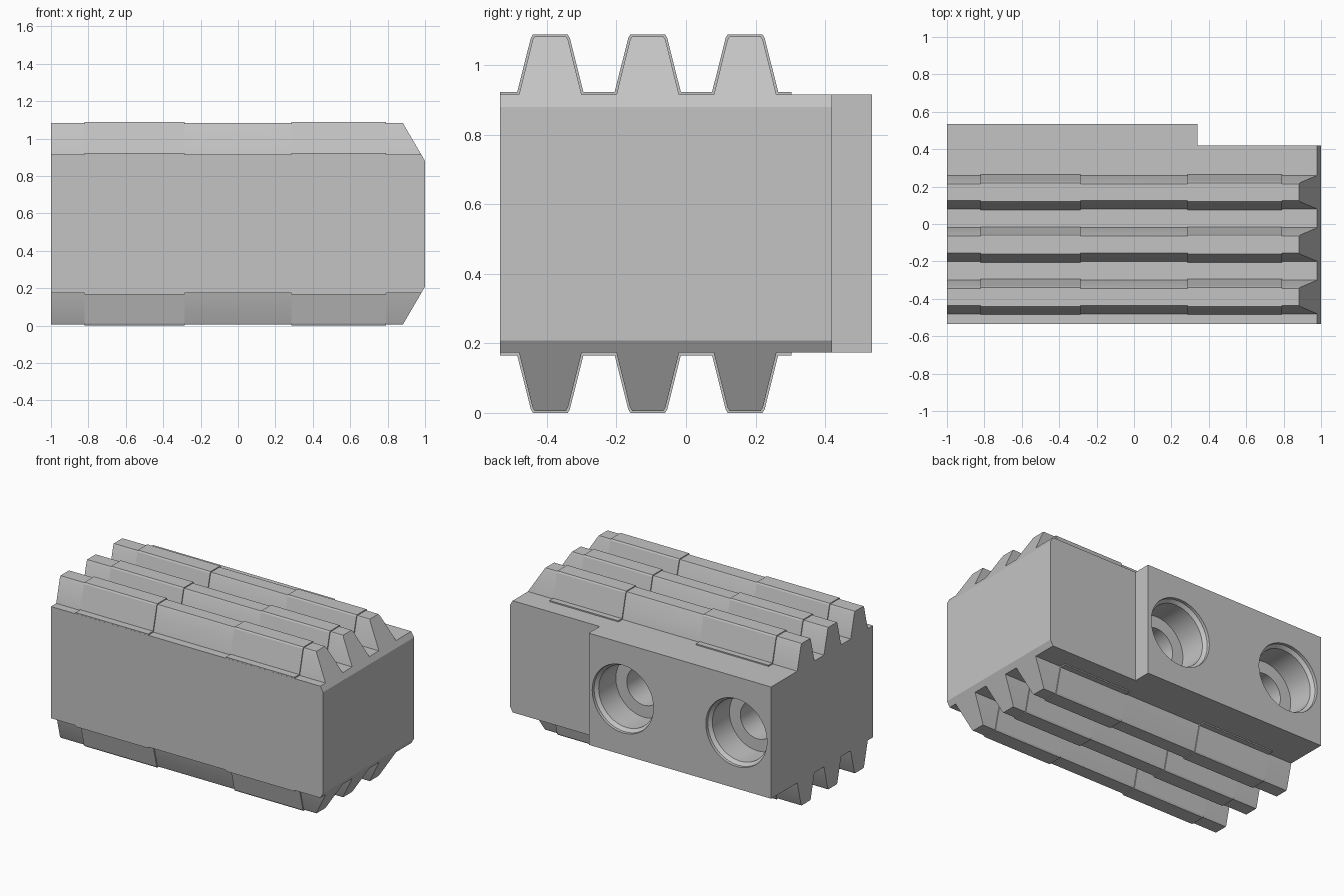
import bpy, bmesh, math
from mathutils import Matrix, Vector

cube = bpy.data.objects.get("Cube")
if cube:
    bpy.data.objects.remove(cube, do_unlink=True)

MID = 0.544            # height of the horizontal symmetry plane
FRONT, BACK = -0.535, 0.535
TEETH = (-0.39, -0.11, 0.17)

steel = bpy.data.materials.new("plain grey steel")
steel.use_nodes = True
grey = (0.55, 0.55, 0.55, 1)
steel.diffuse_color = grey
steel.node_tree.nodes["Principled BSDF"].inputs["Base Color"].default_value = grey


def finish(name, bm):
    bmesh.ops.recalc_face_normals(bm, faces=bm.faces)
    mesh = bpy.data.meshes.new(name)
    bm.to_mesh(mesh)
    bm.free()
    mesh.materials.append(steel)
    obj = bpy.data.objects.new(name, mesh)
    bpy.context.collection.objects.link(obj)
    return obj


def prism(points, x0, x1):
    """Extrude a (y, z) outline along x."""
    bm = bmesh.new()
    face = bm.faces.new([bm.verts.new((x0, y, z)) for y, z in points])
    out = bmesh.ops.extrude_face_region(bm, geom=[face])["geom"]
    verts = [v for v in out if isinstance(v, bmesh.types.BMVert)]
    bmesh.ops.translate(bm, verts=verts, vec=(x1 - x0, 0, 0))
    return bm


def toothed_edge(start, end, base, top, grow=0):
    """Outline of the rack teeth, heights measured from the middle plane."""
    half = [(0.09, base), (0.051, top - 0.01), (0.045, top)]
    points = [(start, base)]
    for c in TEETH:
        points += [(c - w - grow, h) for w, h in half]
        points += [(c + w + grow, h) for w, h in reversed(half)]
    return points + [(end, base)]


def lathe(rings, x):
    """Stepped cutter around the y axis from (y, radius) rings."""
    bm = bmesh.new()
    n = 40
    loops = []
    for y, r in rings:
        angles = [2 * math.pi * i / n for i in range(n)]
        loops.append([bm.verts.new((x + r * math.cos(a), y, MID + r * math.sin(a)))
                      for a in angles])
    for a, b in zip(loops, loops[1:]):
        for i in range(n):
            j = (i + 1) % n
            bm.faces.new((a[i], a[j], b[j], b[i]))
    bm.faces.new(loops[0])
    bm.faces.new(loops[-1])
    return bm


def cut(target, cutter):
    cutter.hide_render = True
    mod = target.modifiers.new("cut", "BOOLEAN")
    mod.operation = "DIFFERENCE"
    mod.solver = "EXACT"
    mod.object = cutter
    bpy.context.view_layer.objects.active = target
    bpy.ops.object.modifier_apply(modifier=mod.name)
    bpy.data.objects.remove(cutter, do_unlink=True)


# Jaw body with teeth above and below
edge = toothed_edge(FRONT, BACK, 0.371, 0.538)
outline = [(y, MID + h) for y, h in edge] + [(y, MID - h) for y, h in reversed(edge)]
bm = prism(outline, -1, 1)

# Sloped ends of the teeth
for s in (1, -1):
    res = bmesh.ops.bisect_plane(
        bm, geom=bm.verts[:] + bm.edges[:] + bm.faces[:],
        plane_co=Vector((1, 0, MID + s * 0.336)),
        plane_no=Vector((0.205, 0, s * 0.12)), clear_outer=True)
    rim = [e for e in res["geom_cut"] if isinstance(e, bmesh.types.BMEdge) and e.is_boundary]
    bmesh.ops.edgeloop_fill(bm, edges=rim)
body = finish("jaw_body", bm)

# Notch in the back corner
notch = [(0.42, -0.2), (0.8, -0.2), (0.8, 1.3), (0.42, 1.3)]
cut(body, finish("notch_cutter", prism(notch, 0.34, 1.3)))

# Counterbored screw holes
bore = [(BACK + 0.02, 0.225), (BACK - 0.02, 0.225), (BACK - 0.04, 0.205),
        (BACK - 0.22, 0.205), (BACK - 0.22, 0.125), (BACK - 0.8, 0.125)]
for x in (0.09, -0.745):
    cut(body, finish("screw_hole_cutter", lathe(bore, x)))

# Slightly raised tooth segments
raised = toothed_edge(FRONT + 0.0005, 0.303, 0.379, 0.544, 0.005)
raised += [(0.303, 0.34), (FRONT + 0.0005, 0.34)]
segments = []
for side, s in (("upper", 1), ("lower", -1)):
    for end, x0, x1 in (("right", -0.82, -0.285), ("left", 0.285, 0.79)):
        pts = [(y, MID + s * h) for y, h in raised]
        segments.append(finish(f"{side}_{end}_raised_teeth", prism(pts, x0, x1)))

# Smooth bores, sharp edges elsewhere
bpy.ops.object.select_all(action="DESELECT")
body.select_set(True)
bpy.context.view_layer.objects.active = body
bpy.ops.object.shade_smooth_by_angle(angle=math.radians(25))
